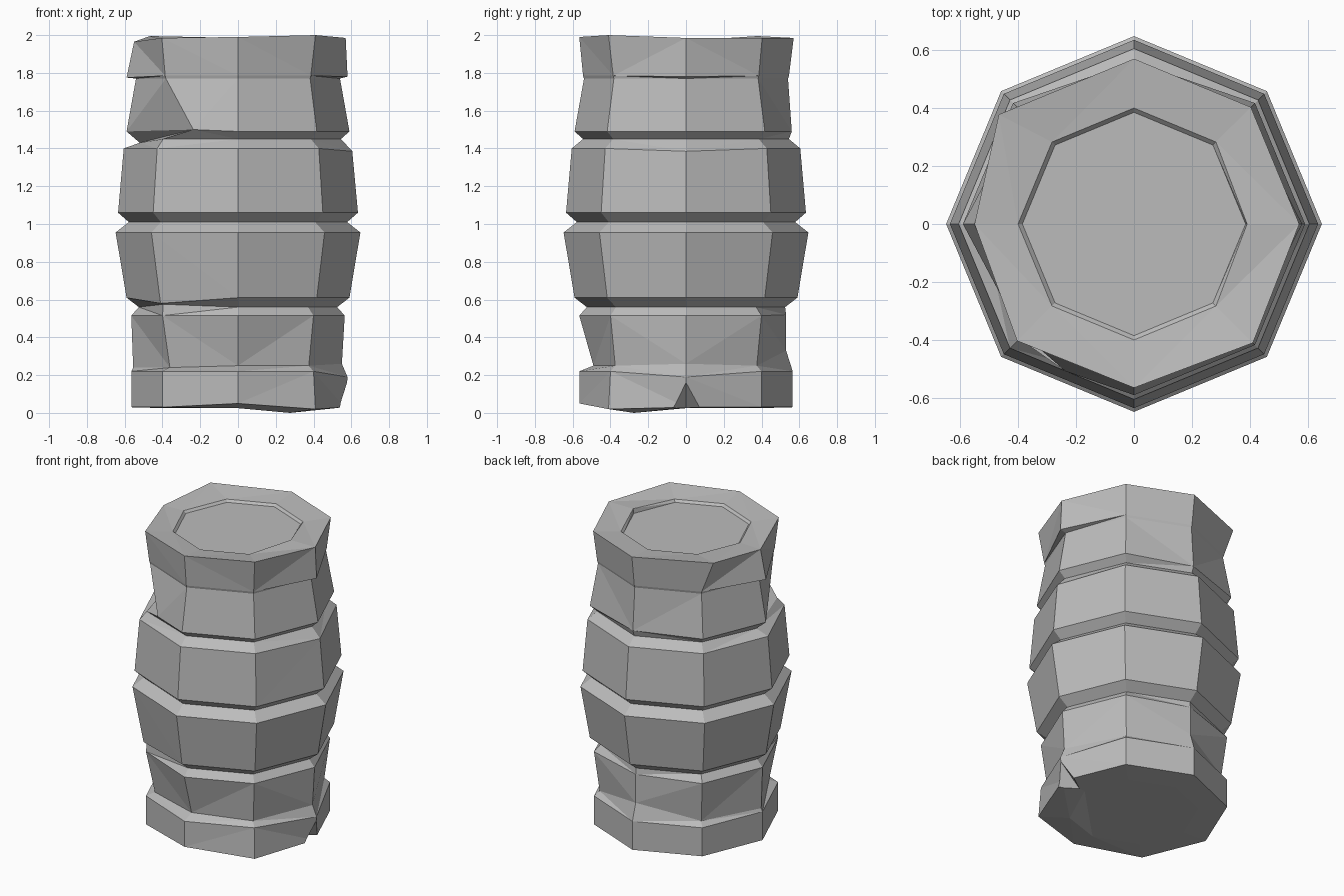
import bpy, bmesh
from math import cos, sin, radians
from mathutils import Vector

cube = bpy.data.objects.get("Cube")
if cube:
    bpy.data.objects.remove(cube)

SIDES = 8

# One flat stone colour
stone = bpy.data.materials.new("stone_grey")
stone.use_nodes = True
color = (0.5, 0.5, 0.5, 1)
stone.diffuse_color = color
stone.node_tree.nodes["Principled BSDF"].inputs["Base Color"].default_value = color

# Outline of the stacked blocks from underside to top: name -> height, radius
profile = {
    "under": (0.025, 0.39), "foot": (0.03, 0.565), "foot_lip": (0.22, 0.565),
    "foot_neck": (0.25, 0.53), "low_top": (0.515, 0.565), "groove_a": (0.56, 0.525),
    "mid_base": (0.61, 0.59), "mid_top": (0.955, 0.648), "groove_b": (1.01, 0.578),
    "upper_base": (1.06, 0.635), "upper_top": (1.40, 0.605), "groove_c": (1.45, 0.545),
    "cap_base": (1.49, 0.59), "cap_neck": (1.77, 0.54), "cap_lip": (1.785, 0.545),
    "rim": (1.985, 0.57), "dish_edge": (1.97, 0.40), "dish": (1.955, 0.385),
}

# Chipped corners: (ring, corner) -> height, radius, turn in degrees
chips = {
    ("under", 7): (0.0, 0.39, 0), ("foot", 6): (0.05, 0.565, 0),
    ("foot", 7): (0.02, 0.58, 0), ("foot_lip", 0): (0.19, 0.58, 0),
    ("foot_neck", 0): (0.26, 0.55, 0), ("foot_neck", 6): (0.25, 0.49, 0),
    ("foot_neck", 5): (0.24, 0.51, 0), ("foot_neck", 2): (0.33, 0.53, 0),
    ("foot_neck", 4): (0.24, 0.555, 0), ("low_top", 2): (0.52, 0.53, 0),
    ("groove_a", 5): (0.575, 0.56, 0), ("mid_base", 5): (0.58, 0.58, 0),
    ("groove_c", 4): (1.43, 0.52, 0), ("groove_c", 5): (1.45, 0.56, 0),
    ("upper_top", 0): (1.385, 0.605, 0), ("cap_base", 5): (1.5, 0.56, 20),
    ("cap_base", 2): (1.49, 0.56, 0), ("cap_lip", 0): (1.78, 0.58, 0),
    ("cap_lip", 4): (1.775, 0.59, 0), ("rim", 4): (1.965, 0.55, 0),
    ("rim", 3): (1.995, 0.60, 6), ("rim", 7): (2.0, 0.58, 0),
    ("rim", 6): (1.99, 0.565, 0), ("dish_edge", 0): (1.985, 0.39, 0),
}


def corner(ring, k):
    z, r, turn = chips.get((ring, k), (*profile[ring], 0))
    a = radians(k * 360 / SIDES + turn)
    return Vector((r * cos(a), r * sin(a), z))


def make_object(name, bm):
    bmesh.ops.recalc_face_normals(bm, faces=bm.faces)
    mesh = bpy.data.meshes.new(name)
    bm.to_mesh(mesh)
    bm.free()
    mesh.materials.append(stone)
    obj = bpy.data.objects.new(name, mesh)
    bpy.context.collection.objects.link(obj)
    return obj


# Column body: octagonal rings bridged by flat facets, closed at both ends
bm = bmesh.new()
rings = [[bm.verts.new(corner(ring, k)) for k in range(SIDES)] for ring in profile]
for low, high in zip(rings, rings[1:]):
    for k in range(SIDES):
        n = (k + 1) % SIDES
        bm.faces.new((low[k], low[n], high[n], high[k]))
bm.faces.new(rings[0][::-1])
bm.faces.new(rings[-1])
bmesh.ops.triangulate(bm, faces=bm.faces)
column = make_object("stone_column", bm)

# Wedge-shaped chip taken out of the foot
bm = bmesh.new()
for point in ((0.62, 0, 0.2), (0.62, -0.15, -0.02), (0.62, 0.17, -0.02), (0.38, 0, -0.02)):
    bm.verts.new(point)
bmesh.ops.convex_hull(bm, input=bm.verts)
cutter = make_object("foot_chip_cutter", bm)
cutter.hide_render = True
cut = column.modifiers.new("foot_chip", "BOOLEAN")
cut.operation = "DIFFERENCE"
cut.solver = "EXACT"
cut.object = cutter
bpy.context.view_layer.objects.active = column
bpy.ops.object.modifier_apply(modifier=cut.name)
bpy.data.objects.remove(cutter)
